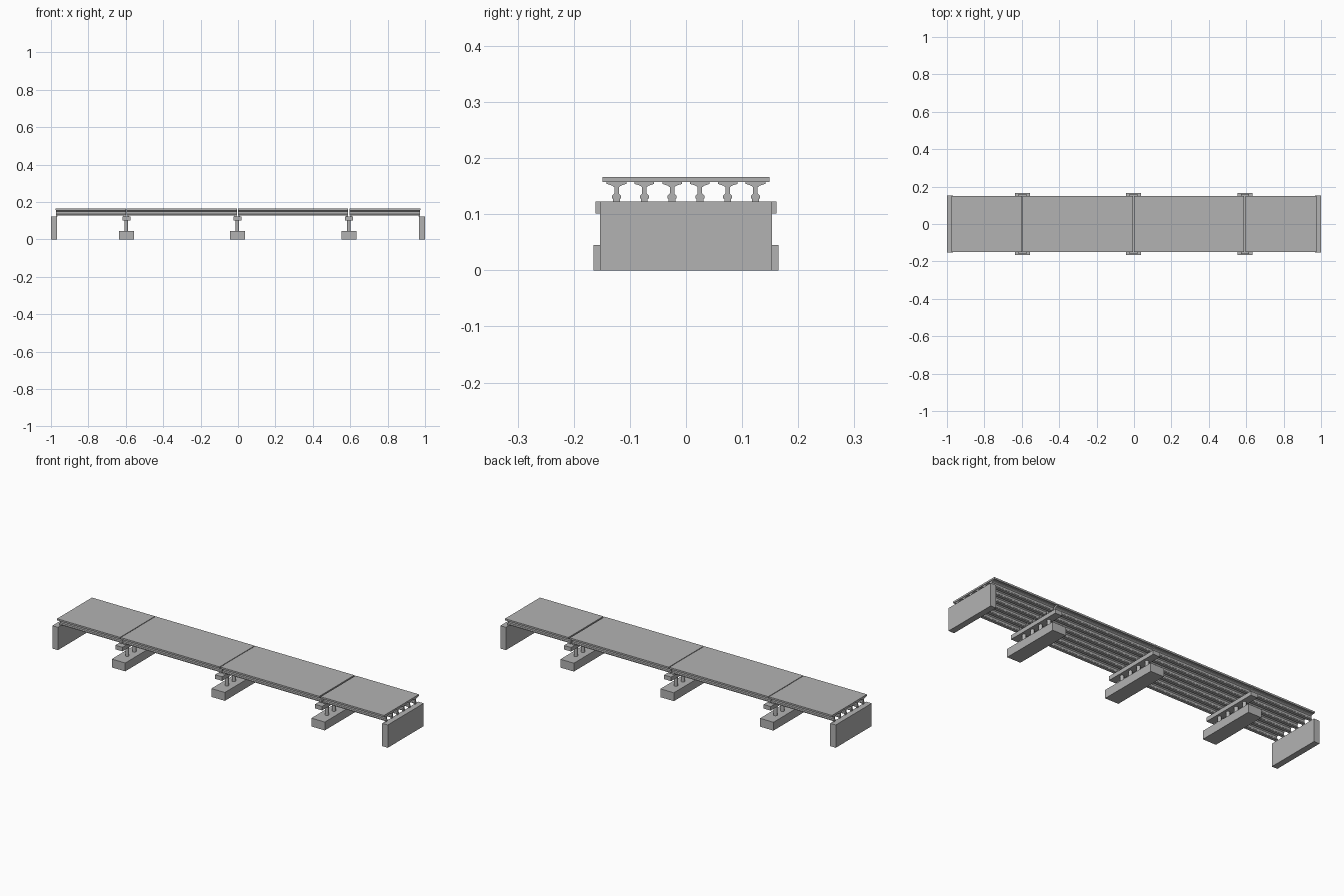
import bpy, bmesh

cube = bpy.data.objects.get("Cube")
if cube:
    bpy.data.objects.remove(cube, do_unlink=True)

concrete = bpy.data.materials.new("concrete grey")
concrete.use_nodes = True
GREY = (0.45, 0.45, 0.45, 1)
concrete.diffuse_color = GREY
concrete.node_tree.nodes["Principled BSDF"].inputs["Base Color"].default_value = GREY


def finish(name, bm):
    bmesh.ops.recalc_face_normals(bm, faces=bm.faces)
    mesh = bpy.data.meshes.new(name)
    bm.to_mesh(mesh)
    bm.free()
    mesh.materials.append(concrete)
    obj = bpy.data.objects.new(name, mesh)
    bpy.context.collection.objects.link(obj)
    return obj


def add_box(bm, x0, x1, y0, y1, z0, z1):
    for v in bmesh.ops.create_cube(bm, size=1)["verts"]:
        v.co.x = x1 if v.co.x > 0 else x0
        v.co.y = y1 if v.co.y > 0 else y0
        v.co.z = z1 if v.co.z > 0 else z0


def box(name, x0, x1, half_y, z0, z1):
    bm = bmesh.new()
    add_box(bm, x0, x1, -half_y, half_y, z0, z1)
    return finish(name, bm)


PIERS = [-0.597, -0.003, 0.593]
GAPS = [0.004, 0.004, 0.008]
GIRDER_Y = [(i - 2.5) * 0.0495 for i in range(6)]
SEAT, GIRDER_BASE, DECK_BASE, DECK_TOP = 0.123, 0.128, 0.157, 0.166

# Half outline of a girder: bottom flange, web, haunched top flange
HALF = [(0.008, GIRDER_BASE), (0.008, 0.133), (0.004, 0.137),
        (0.004, 0.148), (0.008, 0.151), (0.0175, 0.154), (0.0175, DECK_BASE)]
OUTLINE = HALF + [(-y, z) for y, z in reversed(HALF)]


def girders(name, x0, x1):
    bm = bmesh.new()
    for gy in GIRDER_Y:
        face = bm.faces.new([bm.verts.new((x0, gy + y, z)) for y, z in OUTLINE])
        ext = bmesh.ops.extrude_face_region(bm, geom=[face], use_keep_orig=True)
        for v in ext["geom"]:
            if isinstance(v, bmesh.types.BMVert):
                v.co.x = x1
    return finish(name, bm)


def bearings(name, xs, half_x):
    bm = bmesh.new()
    for x in xs:
        for y in GIRDER_Y:
            add_box(bm, x - half_x, x + half_x, y - 0.006, y + 0.006, SEAT, GIRDER_BASE)
    return finish(name, bm)


# Abutments at both ends
for side, s in (("right", -1), ("left", 1)):
    x0, x1 = sorted((s * 0.967, s))
    box(side + "_abutment", x0, x1, 0.153, 0, SEAT)
    bearings(side + "_abutment_bearings", [s * 0.969], 0.004)

# Piers: footing, four round columns, cap and bearings
for n, px in enumerate(PIERS, 1):
    box(f"pier_{n}_footing", px - 0.04, px + 0.04, 0.165, 0, 0.045)
    box(f"pier_{n}_cap", px - 0.021, px + 0.021, 0.161, 0.101, SEAT)
    bm = bmesh.new()
    for cy in (-0.09, -0.03, 0.03, 0.09):
        made = bmesh.ops.create_cone(bm, cap_ends=True, segments=20,
                                     radius1=0.0095, radius2=0.0095, depth=0.056)
        bmesh.ops.translate(bm, verts=made["verts"], vec=(px, cy, 0.073))
    columns = finish(f"pier_{n}_columns", bm)
    bpy.ops.object.select_all(action='DESELECT')
    columns.select_set(True)
    bpy.context.view_layer.objects.active = columns
    bpy.ops.object.shade_smooth_by_angle()
    bearings(f"pier_{n}_bearings", [px - 0.01, px + 0.01], 0.005)

# Four spans of deck slab over girders, with open joints above the piers
starts = [-0.975] + [p + g / 2 for p, g in zip(PIERS, GAPS)]
ends = [p - g / 2 for p, g in zip(PIERS, GAPS)] + [0.975]
for n, (x0, x1) in enumerate(zip(starts, ends), 1):
    box(f"span_{n}_deck", x0, x1, 0.149, DECK_BASE, DECK_TOP)
    girders(f"span_{n}_girders", x0 + (0.003 if n == 1 else 0), x1 - (0.003 if n == 4 else 0))
